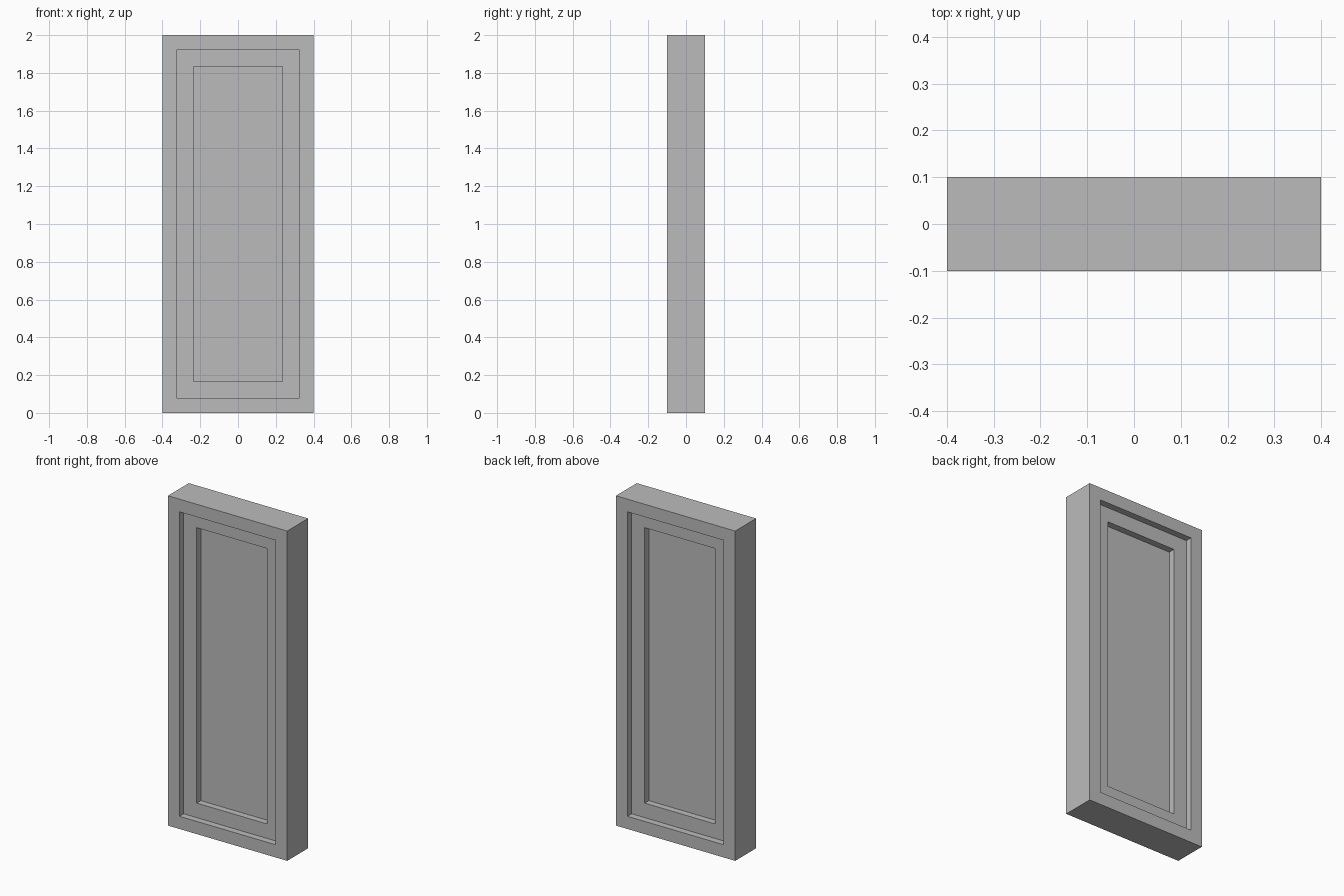
import bpy
import bmesh
from mathutils import Matrix, Vector

if "Cube" in bpy.data.objects:
    bpy.data.objects.remove(bpy.data.objects["Cube"])

WIDTH, DEPTH, HEIGHT = 0.8, 0.2, 2.0
STEPS = [(0.077, 0.04), (0.088, 0.04)]  # (border width, recess depth)

grey = bpy.data.materials.new("plain grey")
grey.diffuse_color = (0.5, 0.5, 0.5, 1)
grey.use_nodes = True
grey.node_tree.nodes["Principled BSDF"].inputs["Base Color"].default_value = grey.diffuse_color

# Solid slab standing on the ground
bm = bmesh.new()
bmesh.ops.create_cube(bm, size=1, matrix=Matrix.Translation((0, 0, HEIGHT / 2))
                      @ Matrix.Diagonal((WIDTH, DEPTH, HEIGHT, 1)))
bm.normal_update()

# Two stepped recessed panels on both the front and the back
for side in (-1, 1):
    face = next(f for f in bm.faces if f.normal.y * side > 0.9)
    for border, recess in STEPS:
        bmesh.ops.inset_region(bm, faces=[face], thickness=border, use_even_offset=True)
        face = bmesh.ops.extrude_discrete_faces(bm, faces=[face])["faces"][0]
        bmesh.ops.translate(bm, verts=face.verts, vec=Vector((0, -side * recess, 0)))
        bm.normal_update()

bmesh.ops.recalc_face_normals(bm, faces=bm.faces)
mesh = bpy.data.meshes.new("door_panel")
bm.to_mesh(mesh)
bm.free()
mesh.materials.append(grey)
door = bpy.data.objects.new("door_panel", mesh)
bpy.context.collection.objects.link(door)
